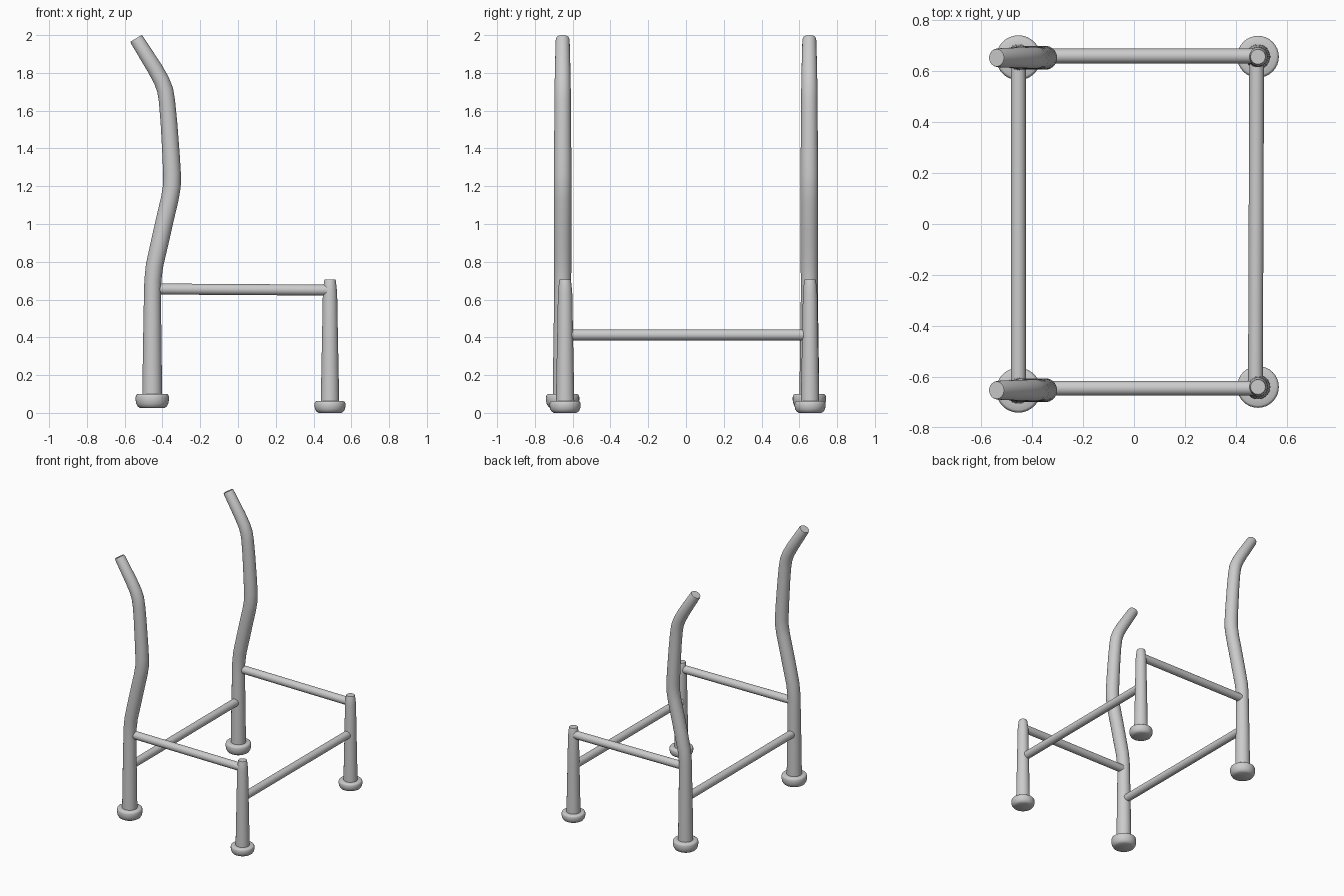
import bpy, bmesh, math
from mathutils import Vector

if "Cube" in bpy.data.objects:
    bpy.data.objects.remove(bpy.data.objects["Cube"])

SIDES = 32


def finish(name, bm):
    bmesh.ops.recalc_face_normals(bm, faces=bm.faces)
    me = bpy.data.meshes.new(name)
    bm.to_mesh(me)
    bm.free()
    ob = bpy.data.objects.new(name, me)
    bpy.context.collection.objects.link(ob)
    bpy.ops.object.select_all(action='DESELECT')
    bpy.context.view_layer.objects.active = ob
    ob.select_set(True)
    bpy.ops.object.shade_smooth_by_angle(angle=math.radians(40))
    return ob


def skin(name, rings):
    """Bridge a list of (centre, axis_u, axis_v, radius) rings and cap the ends."""
    bm = bmesh.new()
    loops = []
    for c, u, v, r in rings:
        loops.append([bm.verts.new(c + (u * math.cos(a) + v * math.sin(a)) * r)
                      for a in (2 * math.pi * i / SIDES for i in range(SIDES))])
    for a, b in zip(loops, loops[1:]):
        for i in range(SIDES):
            j = (i + 1) % SIDES
            bm.faces.new((a[i], a[j], b[j], b[i]))
    bm.faces.new(loops[0])
    bm.faces.new(loops[-1])
    return finish(name, bm)


def lathe(name, x, y, profile):
    """Turned part on a vertical axis from (radius, z) points."""
    return skin(name, [(Vector((x, y, z)), Vector((1, 0, 0)), Vector((0, 1, 0)), r)
                       for r, z in profile])


def bent_post(name, y, path):
    """Post bent in the xz plane from (x, z, radius) points."""
    pts = [Vector((x, y, z)) for x, z, r in path]
    side = Vector((0, 1, 0))
    rings = []
    for i, p in enumerate(pts):
        t = (pts[min(i + 1, len(pts) - 1)] - pts[max(i - 1, 0)]).normalized()
        rings.append((p, side.cross(t), side, path[i][2]))
    return skin(name, rings)


def bar(name, a, b, r=0.029):
    a, b = Vector(a), Vector(b)
    t = (b - a).normalized()
    u = t.cross(Vector((0, 0, 1))).normalized()
    return skin(name, [(a, u, t.cross(u), r), (b, u, t.cross(u), r)])


def foot(name, x, y, r, z0, z1):
    h = z1 - z0
    lathe(name, x, y, [(r * 0.72, z0), (r * 0.86, z0 + h * 0.1), (r * 0.96, z0 + h * 0.3),
                       (r, z0 + h * 0.55), (r, z0 + h * 0.8), (r * 0.96, z0 + h * 0.94),
                       (r * 0.88, z1), (r * 0.5, z1)])


POST = [(-.454, .06, .053), (-.454, .35, .049), (-.453, .62, .045), (-.451, .70, .045),
        (-.442, .78, .046), (-.415, .90, .047), (-.388, 1.02, .047), (-.362, 1.13, .047),
        (-.350, 1.20, .047), (-.349, 1.26, .047), (-.354, 1.36, .046), (-.366, 1.54, .044),
        (-.376, 1.65, .043), (-.386, 1.71, .043), (-.405, 1.76, .042), (-.440, 1.823, .041),
        (-.534, 1.973, .037), (-.540, 1.983, .034)]

for side, s, fy in (("right", -1, -.64), ("left", 1, .657)):
    by = s * .653
    # back post with its foot
    bent_post("back_post_" + side, by, POST)
    foot("back_foot_" + side, -.454, by, .088, .025, .10)
    # front leg with its foot
    lathe("front_leg_" + side, .487, fy,
          [(.049, .03), (.047, .15), (.042, .40), (.038, .63), (.036, .655), (.031, .70), (.029, .705)])
    foot("front_foot_" + side, .487, fy, .082, 0, .062)
    # seat side rail
    ry = .66 if s > 0 else -.645
    bar("side_rail_" + side, (-.45, ry, .656), (.485, ry, .650))

# lower cross bars
bar("back_cross_bar", (-.454, -.653, .413), (-.454, .653, .413))
bar("front_cross_bar", (.477, -.64, .413), (.482, .657, .413))
